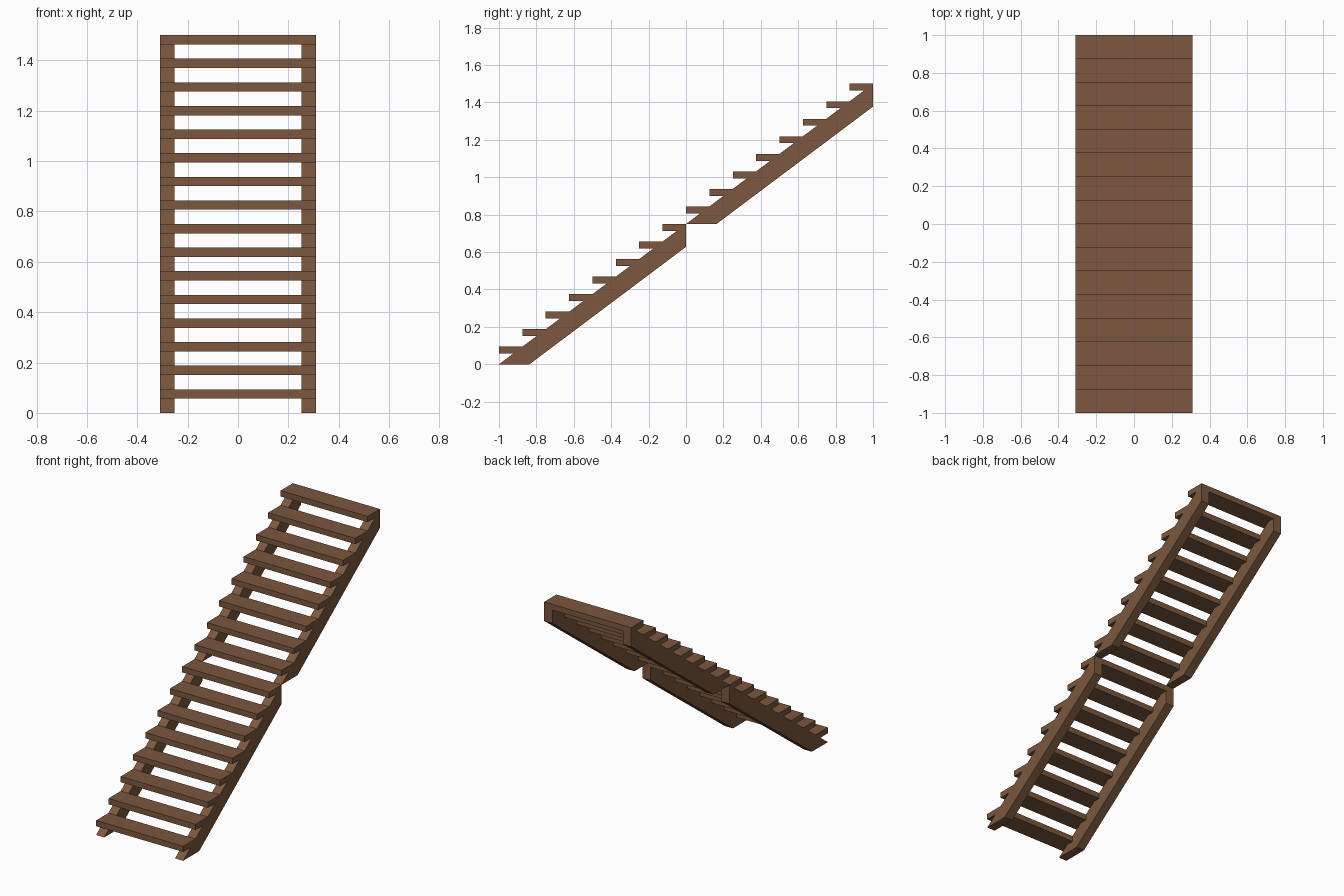
import bpy, bmesh

if "Cube" in bpy.data.objects:
    bpy.data.objects.remove(bpy.data.objects["Cube"])

HALF_W = 0.31          # half width of the stair
BEAM = 0.058           # stringer thickness
STEPS = 8              # treads per flight
RUN, RISE = 1.0, 0.75  # size of one flight
TREAD_T = 0.037

wood = bpy.data.materials.new("brown wood")
wood.diffuse_color = (0.2, 0.097, 0.05, 1)
wood.use_nodes = True
wood.node_tree.nodes["Principled BSDF"].inputs["Base Color"].default_value = wood.diffuse_color


def extrude_profile(name, profile, x0, x1):
    """Extrude a (y, z) profile along x from x0 to x1."""
    bm = bmesh.new()
    face = bm.faces.new([bm.verts.new((x0, y, z)) for y, z in profile])
    out = bmesh.ops.extrude_face_region(bm, geom=[face])
    for v in out["geom"]:
        if isinstance(v, bmesh.types.BMVert):
            v.co.x = x1
    bmesh.ops.recalc_face_normals(bm, faces=bm.faces)
    mesh = bpy.data.meshes.new(name)
    bm.to_mesh(mesh)
    bm.free()
    mesh.materials.append(wood)
    obj = bpy.data.objects.new(name, mesh)
    bpy.context.collection.objects.link(obj)
    return obj


for label, y0, z0 in (("lower", -1.0, 0.0), ("upper", 0.0, RISE)):
    # sloping side stringers, cut level at the foot and plumb at the top
    profile = [(y0, z0), (y0 + 0.163, z0),
               (y0 + RUN, z0 + 0.628), (y0 + RUN, z0 + RISE)]
    for side, xa in (("left", -HALF_W), ("right", HALF_W - BEAM)):
        extrude_profile(f"{label}_{side}_stringer", profile, xa, xa + BEAM)

    # open treads, back top edge resting on the stringer slope
    for i in range(STEPS):
        ya = y0 + i * RUN / STEPS
        yb = ya + RUN / STEPS
        top = z0 + (i + 1) * RISE / STEPS
        extrude_profile(f"{label}_tread_{i + 1}",
                        [(ya, top - TREAD_T), (yb, top - TREAD_T), (yb, top), (ya, top)],
                        -HALF_W, HALF_W)
